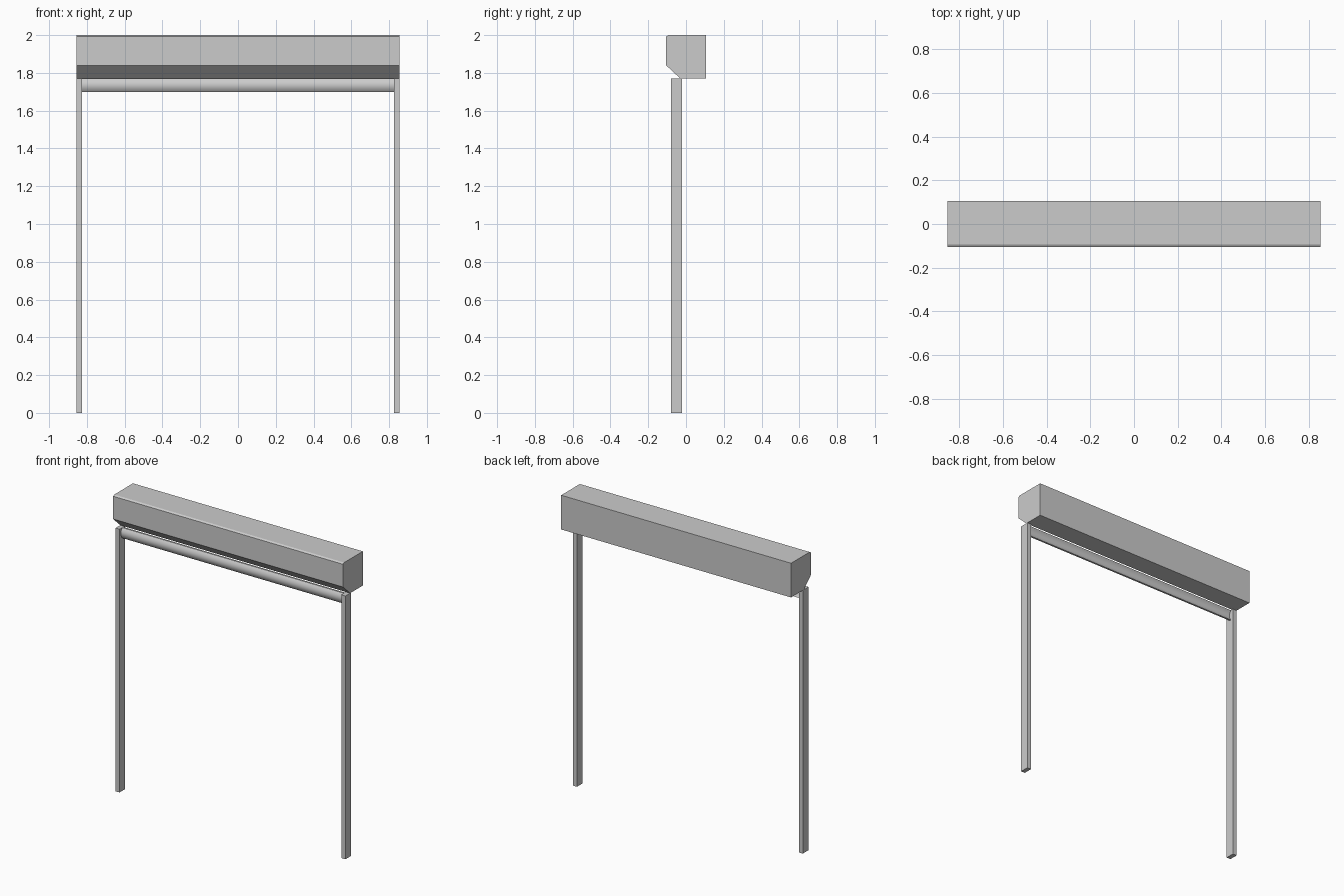
import bpy, math

if "Cube" in bpy.data.objects:
    bpy.data.objects.remove(bpy.data.objects["Cube"])


def extrude_x(name, profile, x0, x1):
    """Solid made by sweeping a closed (y, z) profile along x."""
    n = len(profile)
    verts = [(x, y, z) for x in (x0, x1) for y, z in profile]
    faces = [tuple(range(n))[::-1], tuple(range(n, 2 * n))]
    faces += [(i, (i + 1) % n, n + (i + 1) % n, n + i) for i in range(n)]
    mesh = bpy.data.meshes.new(name)
    mesh.from_pydata(verts, [], faces)
    mesh.update()
    obj = bpy.data.objects.new(name, mesh)
    bpy.context.collection.objects.link(obj)
    bpy.context.view_layer.objects.active = obj
    bpy.ops.object.select_all(action='DESELECT')
    obj.select_set(True)
    bpy.ops.object.mode_set(mode='EDIT')
    bpy.ops.mesh.select_all(action='SELECT')
    bpy.ops.mesh.normals_make_consistent(inside=False)
    bpy.ops.object.mode_set(mode='OBJECT')
    return obj


# Housing with a chamfered lower front and a small upper front bevel
extrude_x("shutter_housing", [
    (0.105, 1.77), (0.105, 2.0), (-0.093, 2.0), (-0.105, 1.993),
    (-0.105, 1.84), (-0.03, 1.77)], -0.855, 0.855)

# Guide rails on both sides
for side, x in (("left", -0.84), ("right", 0.84)):
    extrude_x(side + "_guide_rail", [
        (-0.08, 0), (-0.02, 0), (-0.02, 1.77), (-0.08, 1.77)],
        x - 0.015, x + 0.015)

# Curved bottom slat, bulging to the front
steps = 10
z_mid, half = 1.735, 0.035
outer = []
inner = []
for i in range(steps + 1):
    t = -1 + 2 * i / steps
    bulge = 0.014 * (1 - t * t)
    outer.append((-0.052 - bulge, z_mid + half * t))
    inner.append((-0.04 - bulge, z_mid + half * t))
extrude_x("curtain_slat", outer + inner[::-1], -0.828, 0.828)
bpy.ops.object.shade_smooth_by_angle(angle=math.radians(30))
